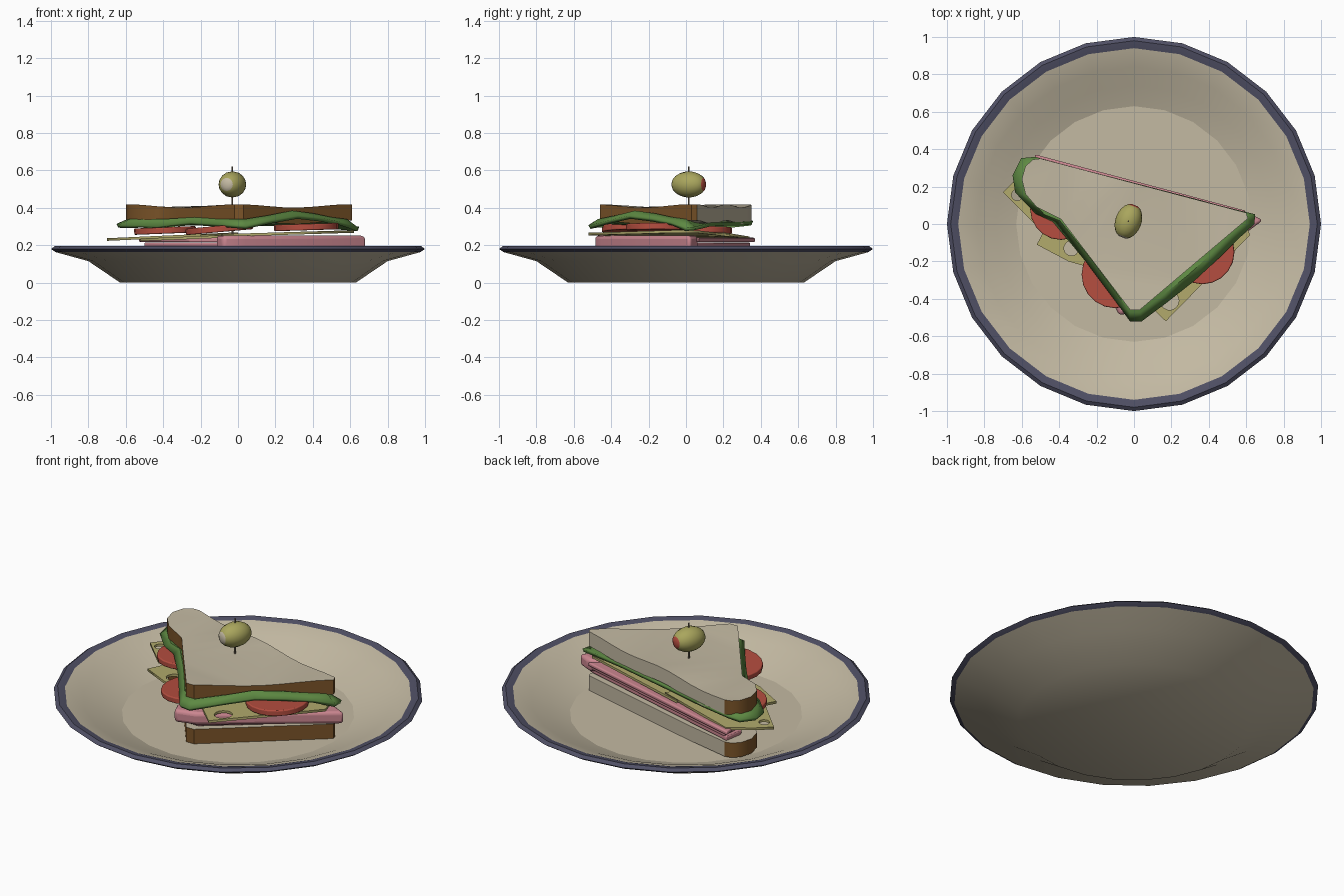
import bpy, bmesh, math
from mathutils import Vector

if "Cube" in bpy.data.objects:
    bpy.data.objects.remove(bpy.data.objects["Cube"])


def mat(name, r, g, b):
    m = bpy.data.materials.new(name)
    m.diffuse_color = (r, g, b, 1)
    m.use_nodes = True
    m.node_tree.nodes["Principled BSDF"].inputs["Base Color"].default_value = m.diffuse_color
    return m


CREAM = mat("cream", .55, .49, .365)
BLUE = mat("slate_blue", .08, .08, .13)
CRUST = mat("crust_brown", .20, .09, .022)
GREEN = mat("leaf_green", .11, .25, .055)
RED = mat("tomato_red", .46, .075, .05)
PINK = mat("ham_pink", .60, .24, .28)
CHEESE = mat("cheese_yellow", .44, .40, .15)
OLIVE = mat("olive_green", .40, .38, .11)
WOOD = mat("pick_wood", .20, .16, .11)


def finish(bm, name, mats, angle=35, bevel=0):
    bmesh.ops.recalc_face_normals(bm, faces=bm.faces)
    me = bpy.data.meshes.new(name)
    bm.to_mesh(me)
    bm.free()
    ob = bpy.data.objects.new(name, me)
    bpy.context.collection.objects.link(ob)
    for m in mats:
        me.materials.append(m)
    if angle:
        bpy.ops.object.select_all(action='DESELECT')
        ob.select_set(True)
        bpy.context.view_layer.objects.active = ob
        bpy.ops.object.shade_smooth_by_angle(angle=math.radians(angle))
    if bevel:
        mod = ob.modifiers.new("soft_edge", 'BEVEL')
        mod.width, mod.segments = bevel, 3
    return ob


def slab(name, pts, z0, z1, mats, wave=None, rule=None, bevel=0):
    """Extrude an outline between two heights; wave lifts it along x."""
    wave = wave or (lambda x, y: 0)
    bm = bmesh.new()
    lo = [bm.verts.new((x, y, z0 + wave(x, y))) for x, y in pts]
    hi = [bm.verts.new((x, y, z1 + wave(x, y))) for x, y in pts]
    caps = [bm.faces.new(lo[::-1]), bm.faces.new(hi)]
    n = len(pts)
    for i in range(n):
        j = (i + 1) % n
        f = bm.faces.new((lo[i], lo[j], hi[j], hi[i]))
        if rule:
            f.material_index = rule(i)
    bmesh.ops.triangulate(bm, faces=caps)
    return finish(bm, name, mats, bevel=bevel)


# Plate: 24-sided lathe with a blue rim
def plate():
    prof = [(.63, .065), (.74, .105), (.84, .15), (.94, .187), (.98, .195),
            (1, .18), (.975, .163), (.80, .115), (.63, 0)]
    bm = bmesh.new()
    n = 24
    rings = []
    for r, z in prof:
        rings.append([bm.verts.new((r * math.sin(2 * math.pi * k / n),
                                    r * math.cos(2 * math.pi * k / n), z)) for k in range(n)])
    for i in range(len(prof) - 1):
        for k in range(n):
            j = (k + 1) % n
            f = bm.faces.new((rings[i][k], rings[i][j], rings[i + 1][j], rings[i + 1][k]))
            f.material_index = 1 if 3 <= i <= 5 else 0
    floor = bm.faces.new(rings[0])
    for e in floor.edges:
        e.smooth = False
    bm.faces.new(rings[-1])
    finish(bm, "plate", [CREAM, BLUE], 45)


plate()

# Bread slices: half slice, crust everywhere but the cut side
CORNERS = [(.61, .03), (.6, .06), (-.5, .35), (-.54, .345), (-.58, .31), (-.6, .24),
           (-.58, .16), (-.52, .09), (-.43, .045), (-.39, .025), (-.02, -.46), (.03, -.46)]
CUT = 1
outline, is_cut = [], []
for i, p in enumerate(CORNERS):
    a, b = Vector(p), Vector(CORNERS[(i + 1) % len(CORNERS)])
    steps = max(1, int((b - a).length / .09))
    for s in range(steps):
        outline.append(tuple(a.lerp(b, s / steps)))
        is_cut.append(i == CUT)


def bread(name, z0, z1, wave):
    slab(name, outline, z0, z1, [CREAM, CRUST], wave, lambda i: 0 if is_cut[i] else 1)


bread("bottom_bread", .068, .155, lambda x, y: .012 * max(0, -x - .2) / .4)
bread("top_bread", .323, .41, lambda x, y: .009 * math.cos(x * 2 * math.pi / .6))

# Ham: stacked slices and a thick fold along the right edge
slab("ham_bottom", [(.62, .03), (-.5, .335), (-.52, .22), (-.36, 0), (-.03, -.43), (.04, -.43)],
     .163, .188, [PINK], bevel=.008)
slab("ham_middle", [(.66, .035), (-.49, .345), (-.5, .2), (-.40, .02), (-.06, -.42), (.1, -.36)],
     .192, .214, [PINK], bevel=.008)
slab("ham_top", [(.6, .07), (-.53, .372), (-.52, .3), (-.42, .06), (-.26, -.14), (.2, -.2)],
     .216, .24, [PINK], bevel=.008)
slab("ham_fold", [(.69, .02), (.60, .065), (.3, -.06), (-.12, -.40), (-.08, -.49), (.04, -.455)],
     .178, .252, [PINK], bevel=.02)


# Cheese: thin slices with round holes
def cheese(name, pts, holes, z, tilt):
    cu = bpy.data.curves.new(name, 'CURVE')
    cu.dimensions, cu.fill_mode, cu.extrude = '2D', 'BOTH', .007
    loops = [pts]
    for cx, cy, r in holes:
        loops.append([(cx + r * math.cos(k * math.pi / 7), cy + r * math.sin(k * math.pi / 7))
                      for k in range(14)])
    for loop in loops:
        sp = cu.splines.new('POLY')
        sp.points.add(len(loop) - 1)
        for p, (x, y) in zip(sp.points, loop):
            p.co = (x, y, 0, 1)
        sp.use_cyclic_u = True
    tmp = bpy.data.objects.new("cheese_outline", cu)
    bpy.context.collection.objects.link(tmp)
    me = bpy.data.meshes.new_from_object(tmp.evaluated_get(bpy.context.evaluated_depsgraph_get()))
    bpy.data.objects.remove(tmp)
    me.materials.clear()
    me.materials.append(CHEESE)
    ob = bpy.data.objects.new(name, me)
    for v in me.vertices:
        v.co.z += z + tilt * v.co.x
    bpy.context.collection.objects.link(ob)


cheese("cheese_right", [(.17, -.52), (.62, -.06), (.58, .06), (-.1, .235), (-.2, -.16)],
       [(.19, -.41, .05), (.42, -.16, .05)], .255, .03)
cheese("cheese_left", [(-.7, .17), (-.62, .25), (-.5, .34), (0, .2), (-.2, -.08), (-.52, -.01)],
       [(-.625, .155, .03), (-.3, .1, .05)], .262, .045)
cheese("cheese_middle", [(-.52, -.11), (-.35, -.2), (0, -.3), (.1, .17), (-.42, .08)],
       [(-.335, -.13, .04)], .25, .04)


# Tomato slices
def tomato(name, x, y, z, r, tilt):
    bm = bmesh.new()
    bmesh.ops.create_cone(bm, cap_ends=True, segments=20, radius1=r, radius2=r, depth=.034)
    ob = finish(bm, name, [RED], bevel=.006)
    ob.location = (x, y, z)
    ob.rotation_euler = (0, tilt, 0)


tomato("tomato_right", .365, -.15, .297, .172, -.03)
tomato("tomato_front", -.1, -.27, .287, .18, -.09)
tomato("tomato_left", -.39, .08, .279, .165, -.04)


# Lettuce: ruffled leaf hanging past the crust
def lettuce():
    rim = [(-.53, .355, .32), (-.6, .35, .315), (-.645, .26, .305), (-.63, .17, .30),
           (-.52, .06, .30), (-.43, .02, .295), (-.25, -.2, .315), (-.1, -.4, .305),
           (-.02, -.515, .30), (.04, -.515, .295), (.18, -.41, .325), (.32, -.3, .35),
           (.45, -.18, .335), (.55, -.08, .315), (.64, 0, .285), (.645, .05, .29),
           (.35, .128, .31), (0, .22, .315), (-.3, .297, .315)]
    c = Vector((-.03, 0, .318))
    bm = bmesh.new()
    outer = [bm.verts.new(p) for p in rim]
    mid, inner = [], []
    for i, p in enumerate(rim):
        a = Vector(p)
        cut = i > 14 or i == 0
        m = a.lerp(c, .09)
        m.z = a.z if cut else max(a.z + .025, .33)
        q = a.lerp(c, .3)
        q.z = .318
        if cut and i > 15:
            m = a.lerp(c, .05)
        mid.append(bm.verts.new(m))
        inner.append(bm.verts.new(q))
    n = len(rim)
    for i in range(n):
        j = (i + 1) % n
        bm.faces.new((outer[i], outer[j], mid[j], mid[i]))
        bm.faces.new((mid[i], mid[j], inner[j], inner[i]))
    bm.faces.new(inner)
    ob = finish(bm, "lettuce", [GREEN], 50)
    mod = ob.modifiers.new("leaf_thickness", 'SOLIDIFY')
    mod.thickness, mod.offset = .02, 0


lettuce()

# Olive: long axis lies flat, red filling at the back, pale end in front
bm = bmesh.new()
bmesh.ops.create_uvsphere(bm, u_segments=16, v_segments=12, radius=1)
for f in bm.faces:
    h = f.calc_center_median().z
    f.material_index = 1 if h > .86 else 2 if h < -.86 else 0
for v in bm.verts:
    v.co.z = max(-.95, min(.95, v.co.z))
    v.co = Vector((v.co.x * .07, v.co.y * .07, v.co.z * .097))
olive = finish(bm, "olive", [OLIVE, RED, CREAM], 60)
olive.rotation_mode = 'QUATERNION'
olive.rotation_quaternion = Vector((.36, .93, 0)).to_track_quat('Z', 'Y')
olive.location = (-.03, .015, .525)

# Toothpick
bm = bmesh.new()
bmesh.ops.create_cone(bm, cap_ends=True, segments=8, radius1=.005, radius2=.004, depth=.42)
pick = finish(bm, "toothpick", [WOOD])
pick.location = (-.03, .015, .41)
